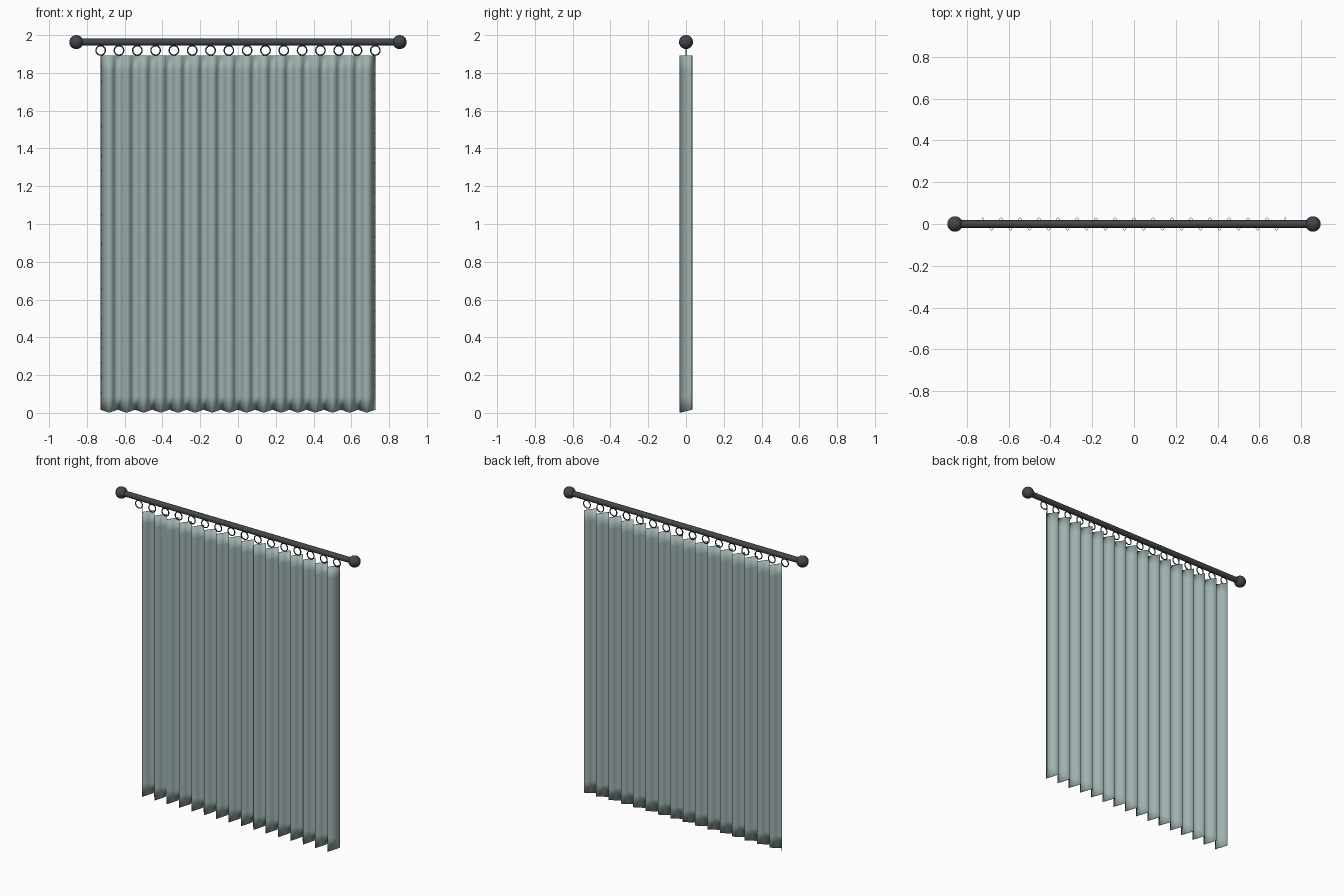
import bpy
import bmesh
import math

cube = bpy.data.objects.get("Cube")
if cube:
    bpy.data.objects.remove(cube, do_unlink=True)


def material(name, rgb):
    m = bpy.data.materials.new(name)
    m.use_nodes = True
    m.diffuse_color = (*rgb, 1)
    m.node_tree.nodes["Principled BSDF"].inputs["Base Color"].default_value = (*rgb, 1)
    return m


cloth = material("grey green cloth", (0.34, 0.44, 0.43))
metal = material("dark metal", (0.055, 0.062, 0.07))

HALF_WIDTH = 0.727
ROD_Z = 1.963
ROD_HALF = 0.856
TOP, BOTTOM = 1.892, 0.009
FOLDS, ROWS, DEPTH = 16, 24, 0.032


def finish(name, mat, sharp=True):
    ob = bpy.context.object
    ob.name = name
    ob.data.materials.append(mat)
    if sharp:
        bpy.ops.object.shade_smooth_by_angle(angle=math.radians(40))
    else:
        bpy.ops.object.shade_smooth()
    return ob


# Pleated curtain: zigzag folds, hem dipping toward the front
bm = bmesh.new()
columns = FOLDS * 4
grid = []
for i in range(columns + 1):
    wave = math.cos(i * math.pi / 2)
    x = -HALF_WIDTH + 2 * HALF_WIDTH * i / columns
    strip = []
    for j in range(ROWS + 1):
        z = BOTTOM + (TOP - BOTTOM) * j / ROWS
        if j == 0:
            z += wave * 0.008
        strip.append(bm.verts.new((x, wave * DEPTH, z)))
    grid.append(strip)
for a, b in zip(grid, grid[1:]):
    for j in range(ROWS):
        bm.faces.new((a[j], b[j], b[j + 1], a[j + 1]))
mesh = bpy.data.meshes.new("curtain")
bm.to_mesh(mesh)
bm.free()
curtain = bpy.data.objects.new("curtain", mesh)
bpy.context.collection.objects.link(curtain)
bpy.ops.object.select_all(action="DESELECT")
curtain.select_set(True)
bpy.context.view_layer.objects.active = curtain
finish("curtain", cloth, sharp=False)
solid = curtain.modifiers.new("thickness", "SOLIDIFY")
solid.thickness = 0.003
solid.offset = 0

# Rod
bpy.ops.mesh.primitive_cylinder_add(vertices=24, radius=0.018, depth=2 * ROD_HALF,
                                    location=(0, 0, ROD_Z), rotation=(0, math.pi / 2, 0))
finish("rod", metal)

# Ball finials
for side, name in ((1, "left_finial"), (-1, "right_finial")):
    bpy.ops.mesh.primitive_uv_sphere_add(segments=32, ring_count=16, radius=0.037,
                                         location=(side * ROD_HALF, 0, ROD_Z))
    finish(name, metal)

# Rings hanging under the rod
for k in range(FOLDS):
    x = -HALF_WIDTH + 2 * HALF_WIDTH * k / (FOLDS - 1)
    bpy.ops.mesh.primitive_torus_add(major_radius=0.025, minor_radius=0.0035,
                                     major_segments=24, minor_segments=8,
                                     location=(x, 0, 1.919), rotation=(math.pi / 2, 0, 0))
    finish(f"ring_{k + 1}", metal, sharp=False)
